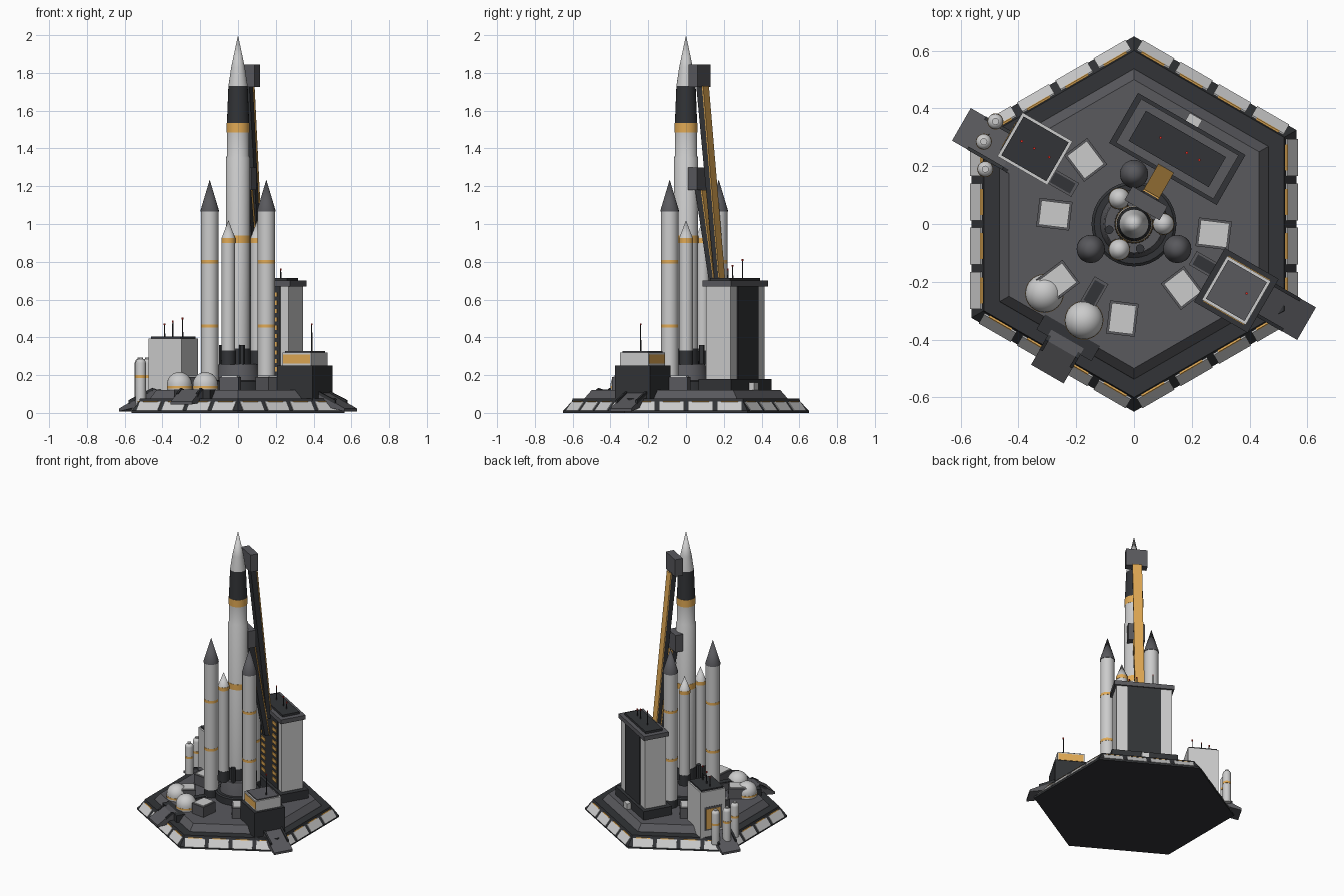
import bpy, bmesh, math
from mathutils import Vector, Matrix

if "Cube" in bpy.data.objects:
    bpy.data.objects.remove(bpy.data.objects["Cube"])


def material(name, rgb):
    m = bpy.data.materials.new(name)
    m.diffuse_color = (*rgb, 1)
    m.use_nodes = True
    m.node_tree.nodes["Principled BSDF"].inputs["Base Color"].default_value = m.diffuse_color
    return m


LIGHT = material("light_grey", (0.56, 0.56, 0.55))
MID = material("mid_grey", (0.10, 0.10, 0.11))
DARK = material("dark_grey", (0.032, 0.034, 0.038))
GOLD = material("amber", (0.75, 0.40, 0.09))
RED = material("red_light", (0.8, 0.03, 0.02))


def finish(name, bm, mat, smooth=False):
    bmesh.ops.remove_doubles(bm, verts=bm.verts, dist=1e-5)
    bmesh.ops.recalc_face_normals(bm, faces=bm.faces)
    me = bpy.data.meshes.new(name)
    bm.to_mesh(me)
    bm.free()
    me.materials.append(mat)
    ob = bpy.data.objects.new(name, me)
    bpy.context.collection.objects.link(ob)
    if smooth:
        bpy.ops.object.select_all(action='DESELECT')
        ob.select_set(True)
        bpy.context.view_layer.objects.active = ob
        bpy.ops.object.shade_smooth_by_angle(angle=math.radians(30))
    return ob


def polar(ang, r, t=0):
    """Pad coordinates: distance r along a direction, t sideways (anticlockwise)."""
    a = math.radians(ang)
    return r * math.cos(a) - t * math.sin(a), r * math.sin(a) + t * math.cos(a)


def lathe(name, profile, mat, at=(0, 0), n=24, phase=90):
    bm = bmesh.new()
    rings = []
    for r, z in profile:
        rings.append([bm.verts.new((*[c + d for c, d in zip(at, polar(phase + 360 * i / n, r))], z))
                      for i in range(n)])
    for a, b in zip(rings, rings[1:]):
        for i in range(n):
            bm.faces.new((a[i], a[(i + 1) % n], b[(i + 1) % n], b[i]))
    for ring, (r, z) in ((rings[0], profile[0]), (rings[-1], profile[-1])):
        if r > 1e-4:
            bm.faces.new(ring)
    return finish(name, bm, mat, n > 6)


def box(name, ang, r, t, z0, z1, dr, dt, mat):
    bm = bmesh.new()
    x, y = polar(ang, r, t)
    bmesh.ops.create_cube(bm, size=1, matrix=Matrix.Translation((x, y, (z0 + z1) / 2))
                          @ Matrix.Rotation(math.radians(ang), 4, 'Z')
                          @ Matrix.Diagonal((dr, dt, z1 - z0, 1)))
    return finish(name, bm, mat)


def prism(name, ang, profile, mat, width, t=0):
    """Extrude an (r, z) side profile sideways."""
    bm = bmesh.new()
    sides = [[bm.verts.new((*polar(ang, r, t + s * width / 2), z)) for r, z in profile] for s in (-1, 1)]
    for s in sides:
        bm.faces.new(s)
    n = len(profile)
    for i in range(n):
        j = (i + 1) % n
        bm.faces.new((sides[0][i], sides[0][j], sides[1][j], sides[1][i]))
    return finish(name, bm, mat)


def antenna(name, ang, r, t, z0, z1):
    at = polar(ang, r, t)
    lathe(name, [(0.004, z0), (0.0025, z1)], DARK, at, 8)
    lathe(name + "_tip", [(0.0045, z1 - 0.006), (0.0045, z1 + 0.004)], RED, at, 8)


# Hexagonal platform
lathe("platform_skirt", [(0.65, 0), (0.65, 0.012), (0.605, 0.06), (0.60, 0.075), (0.53, 0.075)], DARK, n=6)
lathe("platform_deck", [(0.54, 0.07), (0.535, 0.08), (0.50, 0.12)], MID, n=6)
for side in range(6):
    for k in range(4):
        t = (k - 1.5) * 0.153
        prism(f"skirt_panel_{side}_{k}", side * 60,
              [(0.567, 0.013), (0.531, 0.059), (0.522, 0.056), (0.556, 0.010)], LIGHT, 0.128, t)
        prism(f"skirt_trim_{side}_{k}", side * 60,
              [(0.533, 0.059), (0.530, 0.063), (0.522, 0.061), (0.524, 0.056)], GOLD, 0.09, t)

# Ramps on three sides
for ang, r0, r1, z1 in ((150, 0.45, 0.69, 0.008), (330, 0.45, 0.69, 0.008), (240, 0.46, 0.60, 0.045)):
    prism(f"ramp_{ang}", ang, [(r0, 0.125), (r0 + 0.04, 0.125), (r1, z1 + 0.015), (r1, z1), (r0, 0.06)], MID, 0.13)
    for s in (-1, 1):
        prism(f"ramp_rail_{ang}_{s}", ang, [(r0 + 0.02, 0.125), (r0 + 0.04, 0.131), (r1 - 0.06, z1 + 0.06),
                                            (r1 - 0.06, z1 + 0.04)], DARK, 0.012, s * 0.06)
box("ramp_threshold", 240, 0.455, 0, 0.075, 0.124, 0.06, 0.22, DARK)

# Launch drum with hold-down posts
lathe("launch_ring", [(0.147, 0.12), (0.147, 0.165), (0.138, 0.172), (0.125, 0.172)], DARK, n=32)
lathe("launch_drum", [(0.125, 0.12), (0.105, 0.25), (0.10, 0.26)], MID, n=32)
for a in (193, 284, 73):
    lathe(f"hold_down_post_{a}", [(0.015, 0.2), (0.015, 0.36)], DARK, polar(a, 0.088), 12)

# Main rocket
lathe("rocket_engine_section", [(0.068, 0.25), (0.066, 0.34)], DARK)
lathe("rocket_lower_stage", [(0.064, 0.34), (0.064, 1.35), (0.059, 1.36), (0.059, 1.49)], LIGHT)
lathe("rocket_lower_band", [(0.0655, 0.90), (0.0655, 0.94)], GOLD)
lathe("rocket_upper_band", [(0.0605, 1.485), (0.0605, 1.535)], GOLD)
lathe("rocket_upper_stage", [(0.0595, 1.53), (0.057, 1.58), (0.051, 1.73)], DARK)
lathe("rocket_nose", [(0.051, 1.73), (0.036, 1.83), (0.0, 2.0)], LIGHT)

# Small strap-on boosters
for a in (0, 120, 240):
    at = polar(a, 0.102)
    lathe(f"small_booster_base_{a}", [(0.038, 0.255), (0.037, 0.33)], DARK, at, 20)
    lathe(f"small_booster_body_{a}", [(0.036, 0.33), (0.036, 0.905)], LIGHT, at, 20)
    lathe(f"small_booster_band_{a}", [(0.037, 0.90), (0.037, 0.925)], GOLD, at, 20)
    lathe(f"small_booster_nose_{a}", [(0.036, 0.925), (0.0, 1.02)], LIGHT, at, 20)

# Large boosters
for a in (90, 210, 330):
    at = polar(a, 0.173)
    lathe(f"large_booster_base_{a}", [(0.045, 0.12), (0.045, 0.175)], DARK, at, 20)
    lathe(f"large_booster_body_{a}", [(0.046, 0.175), (0.046, 1.07)], LIGHT, at, 20)
    lathe(f"large_booster_nose_{a}", [(0.049, 1.065), (0.048, 1.075), (0.0, 1.235)], MID, at, 20)
    for z in (0.46, 0.80):
        lathe(f"large_booster_band_{a}_{z}", [(0.047, z - 0.009), (0.047, z + 0.009)], GOLD, at, 20)

# Assembly tower
T = 60
box("tower_base", T, 0.30, 0, 0.12, 0.18, 0.20, 0.43, DARK)
box("tower_body", T, 0.30, 0, 0.18, 0.67, 0.15, 0.36, LIGHT)
box("tower_back_panel", T, 0.376, 0, 0.18, 0.67, 0.008, 0.22, DARK)
box("tower_back_step", T, 0.405, 0, 0.12, 0.16, 0.05, 0.05, LIGHT)
box("tower_front_panel", T, 0.224, 0, 0.18, 0.67, 0.008, 0.26, DARK)
for s in (-1, 1):
    for i in range(10):
        z = 0.22 + i * 0.044
        box(f"tower_window_{s}_{i}", T, 0.2185, s * 0.085, z, z + 0.022, 0.006, 0.06, GOLD)
box("tower_roof", T, 0.30, 0, 0.67, 0.70, 0.175, 0.39, MID)
box("tower_roof_top", T, 0.30, 0, 0.70, 0.715, 0.12, 0.32, DARK)
for i, (t, z) in enumerate(((0.07, 0.81), (-0.035, 0.78), (-0.085, 0.76))):
    antenna(f"tower_antenna_{i}", T, 0.305, t, 0.70, z)

# Leaning service arms with boxed heads
for name, r, ztop, zhead, rb, zb, w, hw in (("upper", 0.105, 1.73, 1.845, 0.225, 0.64, 0.05, 0.14),
                                            ("lower", 0.095, 1.18, 1.30, 0.212, 0.52, 0.04, 0.11)):
    prism(name + "_arm", T, [(r - 0.028, ztop), (r + 0.012, ztop), (rb, zb), (rb - 0.03, zb)], DARK, w)
    prism(name + "_arm_cover", T, [(r + 0.010, ztop), (r + 0.017, ztop), (rb + 0.003, zb), (rb - 0.002, zb)],
          GOLD, w + 0.012)
    box(name + "_arm_head", T, r - 0.022, 0, zhead - 0.12, zhead, 0.055, hw, MID)

# Hangar on the left
box("hangar_body", 150, 0.427, -0.054, 0.07, 0.395, 0.20, 0.175, LIGHT)
box("hangar_roof", 150, 0.427, -0.054, 0.39, 0.405, 0.18, 0.155, DARK)
box("hangar_door", 150, 0.528, -0.054, 0.13, 0.27, 0.006, 0.10, GOLD)
box("hangar_door_frame", 150, 0.526, -0.054, 0.12, 0.285, 0.006, 0.125, MID)
for i, (r, z) in enumerate(((0.48, 0.47), (0.43, 0.485), (0.37, 0.50))):
    antenna(f"hangar_antenna_{i}", 150, r, -0.054, 0.40, z)

# Fuel tanks beside the hangar
for i, at in enumerate(((-0.48, 0.355), (-0.52, 0.285), (-0.515, 0.19))):
    dome = [(0.027 * math.cos(math.radians(a)), 0.265 + 0.024 * math.sin(math.radians(a))) for a in range(0, 91, 18)]
    lathe(f"fuel_tank_{i}", [(0.027, 0.05)] + dome, LIGHT, at, 20)
    lathe(f"fuel_tank_band_{i}", [(0.028, 0.185), (0.028, 0.20)], GOLD, at, 20)
    lathe(f"fuel_tank_cap_{i}", [(0.012, 0.28), (0.012, 0.293)], LIGHT, at, 12)

# Control block on the right
box("control_base", 330, 0.422, -0.022, 0.06, 0.25, 0.215, 0.215, DARK)
box("control_room", 330, 0.422, -0.022, 0.25, 0.32, 0.175, 0.175, LIGHT)
box("control_roof", 330, 0.422, -0.022, 0.315, 0.327, 0.155, 0.155, MID)
for s in (-1, 1):
    box(f"control_window_{s}", 330, 0.422, -0.022 + s * 0.088, 0.262, 0.31, 0.165, 0.005, GOLD)
antenna("control_antenna", 330, 0.458, -0.013, 0.32, 0.47)

# Storage domes
for i, at in enumerate(((-0.31, -0.24), (-0.173, -0.333))):
    cap = [(0.066 * math.cos(math.radians(a)), 0.15 + 0.066 * math.sin(math.radians(a))) for a in range(0, 91, 10)]
    lathe(f"storage_dome_{i}", [(0.066, 0.12)] + cap, LIGHT, at, 32)
    lathe(f"storage_dome_band_{i}", [(0.0672, 0.13), (0.0672, 0.142)], GOLD, at, 32)

# Corridors and crates grouped around the pad
for ang, r in ((150, 0.278), (330, 0.278), (240, 0.33)):
    rc = 0.285 if ang != 240 else 0.275
    box(f"corridor_{ang}", ang, rc, 0, 0.12, 0.17, 0.10, 0.055, MID)
    box(f"corridor_top_{ang}", ang, rc, 0, 0.168, 0.175, 0.08, 0.04, DARK)
    for d in (-23, 23):
        box(f"crate_{ang}_{d}", ang + d, r, 0, 0.12, 0.19, 0.115, 0.10, MID)
        box(f"crate_lid_{ang}_{d}", ang + d, r, 0, 0.185, 0.197, 0.10, 0.085, LIGHT)
